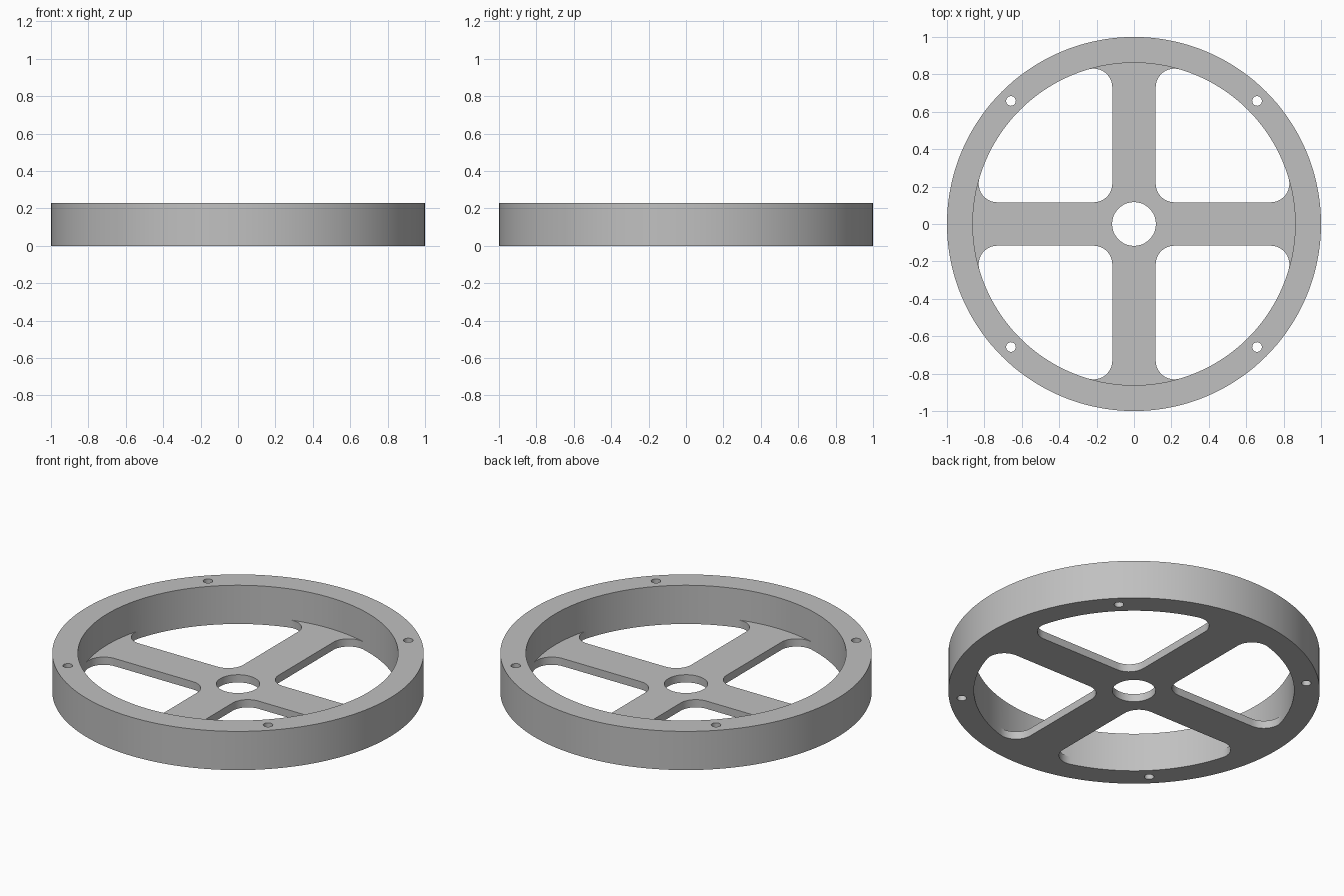
import bpy, bmesh
from math import sin, cos, pi, atan2, sqrt, radians
from mathutils import Vector, Matrix

if "Cube" in bpy.data.objects:
    bpy.data.objects.remove(bpy.data.objects["Cube"], do_unlink=True)

HEIGHT, FLOOR = 0.23, 0.046        # rim height, spoke thickness
OUTER, INNER = 1.0, 0.862          # rim radii
HALF, FILLET = 0.116, 0.1          # spoke half width, window corner radius
HUB, BOLT, BOLT_POS = 0.117, 0.026, 0.658


def arc(cx, cy, r, a0, a1, n):
    return [Vector((cx + r * cos(a0 + (a1 - a0) * i / n),
                    cy + r * sin(a0 + (a1 - a0) * i / n))) for i in range(n + 1)]


def circle(cx, cy, r, n):
    return arc(cx, cy, r, 0, 2 * pi, n)[:-1]


def turned(points, quarter):
    rot = Matrix.Rotation(quarter * pi / 2, 2)
    return [rot @ p for p in points]


# Window outline in the first quadrant, between two spokes
near = HALF + FILLET
far = sqrt((INNER - FILLET) ** 2 - near ** 2)
a = atan2(near, far)               # angle where the corner meets the rim
rim_arc = arc(0, 0, INNER, a, pi / 2 - a, 32)
spoke_side = (arc(near, far, FILLET, pi / 2 - a, pi, 12)
              + arc(near, near, FILLET, pi, 1.5 * pi, 12)
              + arc(far, near, FILLET, -pi / 2, a, 12))
spoke_end = arc(0, 0, INNER, -a, a, 14)

windows, pocket, cross = [], [], []
for q in range(4):
    windows.append(turned(rim_arc[:-1] + spoke_side[:-1], q))
    pocket += turned(spoke_end[:-1] + rim_arc[:-1], q)
    cross += turned(spoke_end[:-1] + spoke_side[::-1][:-1], q)

outer = circle(0, 0, OUTER, 144)
hub = circle(0, 0, HUB, 48)
bolts = [circle(x * BOLT_POS, y * BOLT_POS, BOLT, 20) for x in (-1, 1) for y in (-1, 1)]

bm = bmesh.new()


def wall(loop, z0, z1):
    low = [bm.verts.new((p.x, p.y, z0)) for p in loop]
    high = [bm.verts.new((p.x, p.y, z1)) for p in loop]
    for i in range(len(loop)):
        bm.faces.new((low[i - 1], low[i], high[i], high[i - 1]))


def flat(loops, z):
    edges = []
    for loop in loops:
        vs = [bm.verts.new((p.x, p.y, z)) for p in loop]
        edges += [bm.edges.new((vs[i - 1], vs[i])) for i in range(len(vs))]
    bmesh.ops.triangle_fill(bm, edges=edges, use_beauty=True, normal=(0, 0, 1))


# Underside, rim top and spoke tops
flat([outer, hub] + windows + bolts, 0)
flat([outer, pocket] + bolts, HEIGHT)
flat([cross, hub], FLOOR)

# Upright walls
wall(outer, 0, HEIGHT)
wall(pocket, FLOOR, HEIGHT)
wall(hub, 0, FLOOR)
for loop in windows:
    wall(loop, 0, FLOOR)
for loop in bolts:
    wall(loop, 0, HEIGHT)

bmesh.ops.remove_doubles(bm, verts=bm.verts[:], dist=0.0002)
bmesh.ops.recalc_face_normals(bm, faces=bm.faces[:])

mesh = bpy.data.meshes.new("spoked_ring")
bm.to_mesh(mesh)
bm.free()
ring = bpy.data.objects.new("spoked_ring", mesh)
bpy.context.collection.objects.link(ring)

# Plain grey metal
grey = bpy.data.materials.new("grey")
grey.use_nodes = True
colour = (0.53, 0.53, 0.53, 1)
grey.diffuse_color = colour
grey.node_tree.nodes["Principled BSDF"].inputs["Base Color"].default_value = colour
mesh.materials.append(grey)

bpy.ops.object.select_all(action="DESELECT")
ring.select_set(True)
bpy.context.view_layer.objects.active = ring
bpy.ops.object.shade_smooth_by_angle(angle=radians(30))
